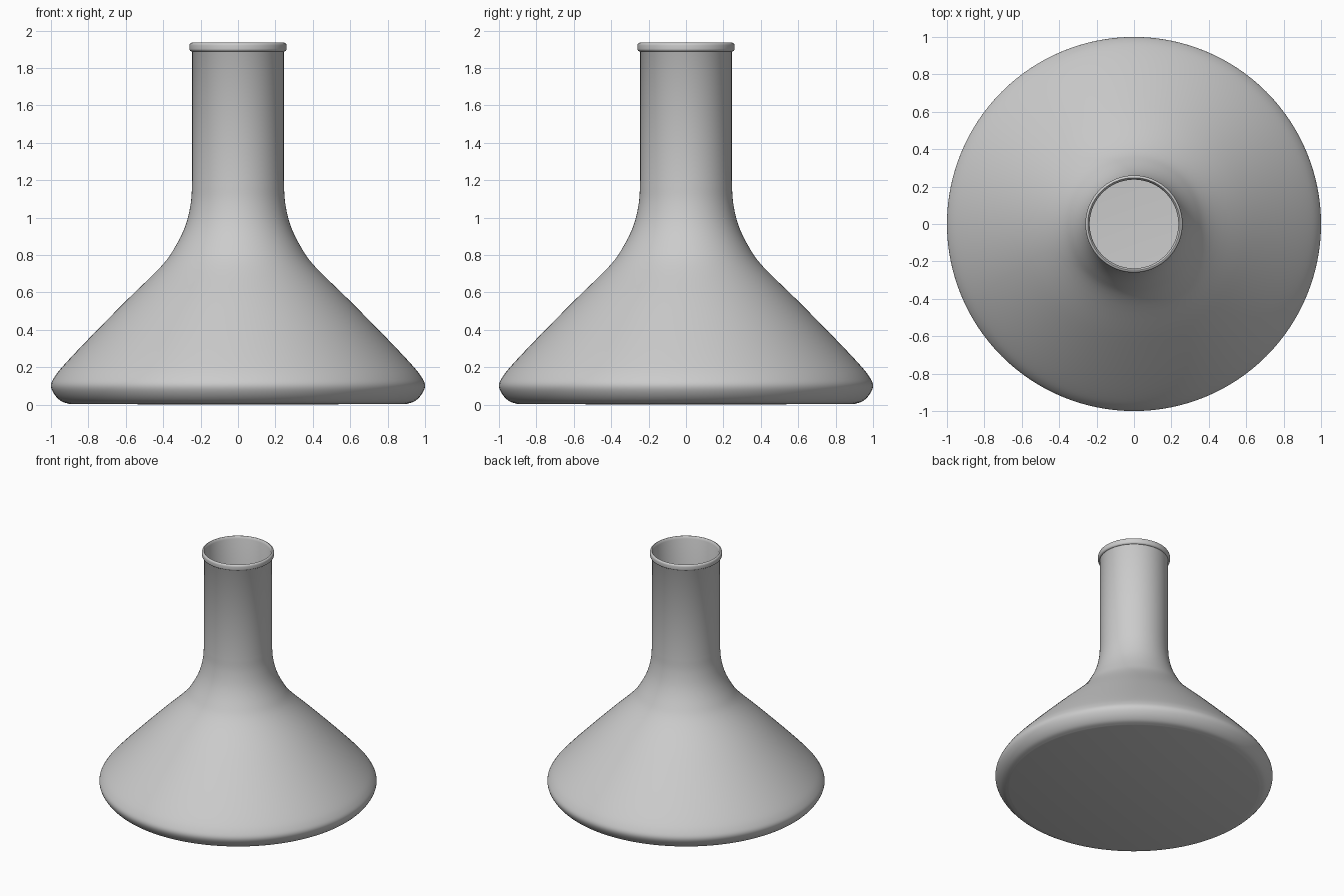
import bpy, bmesh, math
from mathutils import Vector

if "Cube" in bpy.data.objects:
    bpy.data.objects.remove(bpy.data.objects["Cube"])

SIDES = 128
WALL = 0.008


def smooth_path(pts, steps=5):
    """Catmull-Rom curve through (radius, height) points."""
    p = [Vector(q) for q in pts]
    p = [2 * p[0] - p[1]] + p + [2 * p[-1] - p[-2]]
    out = []
    for i in range(1, len(p) - 2):
        a, b, c, d = p[i - 1:i + 3]
        for s in range(steps):
            t = s / steps
            out.append(0.5 * (2 * b + (c - a) * t + (2 * a - 5 * b + 4 * c - d) * t * t
                              + (3 * b - a - 3 * c + d) * t ** 3))
    return out + [p[-2]]


def lathe(name, profile):
    bm = bmesh.new()
    vs = [bm.verts.new((r, 0, z)) for r, z in profile]
    es = [bm.edges.new(e) for e in zip(vs, vs[1:])]
    bmesh.ops.spin(bm, geom=vs + es, cent=(0, 0, 0), axis=(0, 0, 1),
                   angle=2 * math.pi, steps=SIDES, use_duplicate=False)
    bmesh.ops.remove_doubles(bm, verts=bm.verts, dist=1e-5)
    bmesh.ops.recalc_face_normals(bm, faces=bm.faces)
    me = bpy.data.meshes.new(name)
    bm.to_mesh(me)
    bm.free()
    ob = bpy.data.objects.new(name, me)
    bpy.context.collection.objects.link(ob)
    bpy.context.view_layer.objects.active = ob
    ob.select_set(True)
    bpy.ops.object.shade_smooth_by_angle(angle=math.radians(40))
    return ob


# Outer silhouette: rounded base edge, sloping shoulder, flared neck root
body = smooth_path([(0.90, 0.003), (0.945, 0.018), (0.982, 0.055), (1.0, 0.10),
                    (0.983, 0.145), (0.93, 0.212), (0.80, 0.35), (0.60, 0.553),
                    (0.41, 0.74), (0.335, 0.845), (0.28, 0.96), (0.252, 1.08),
                    (0.245, 1.20)])

# Inner wall: outer curve offset along its normal
inner = []
for i, p in enumerate(body):
    t = (body[min(i + 1, len(body) - 1)] - body[max(i - 1, 0)]).normalized()
    inner.append(p + Vector((-t.y, t.x)) * WALL)

# Rolled rim bead
rim = [(0.245, 1.885)]
for cz, a0, a1 in ((1.903, -90, 0), (1.92, 0, 90)):
    for k in range(7):
        a = math.radians(a0 + (a1 - a0) * k / 6)
        rim.append((0.247 + 0.013 * math.cos(a), cz + 0.015 * math.sin(a)))

# Whole flask as one hollow lathed shell
profile = ([(0, 0)] + [tuple(p) for p in body] + rim
           + [(0.243, 1.93), (0.237, 1.915), (0.237, 1.21)]
           + [tuple(p) for p in reversed(inner)] + [(0, 0.011)])
lathe("flask", profile)
